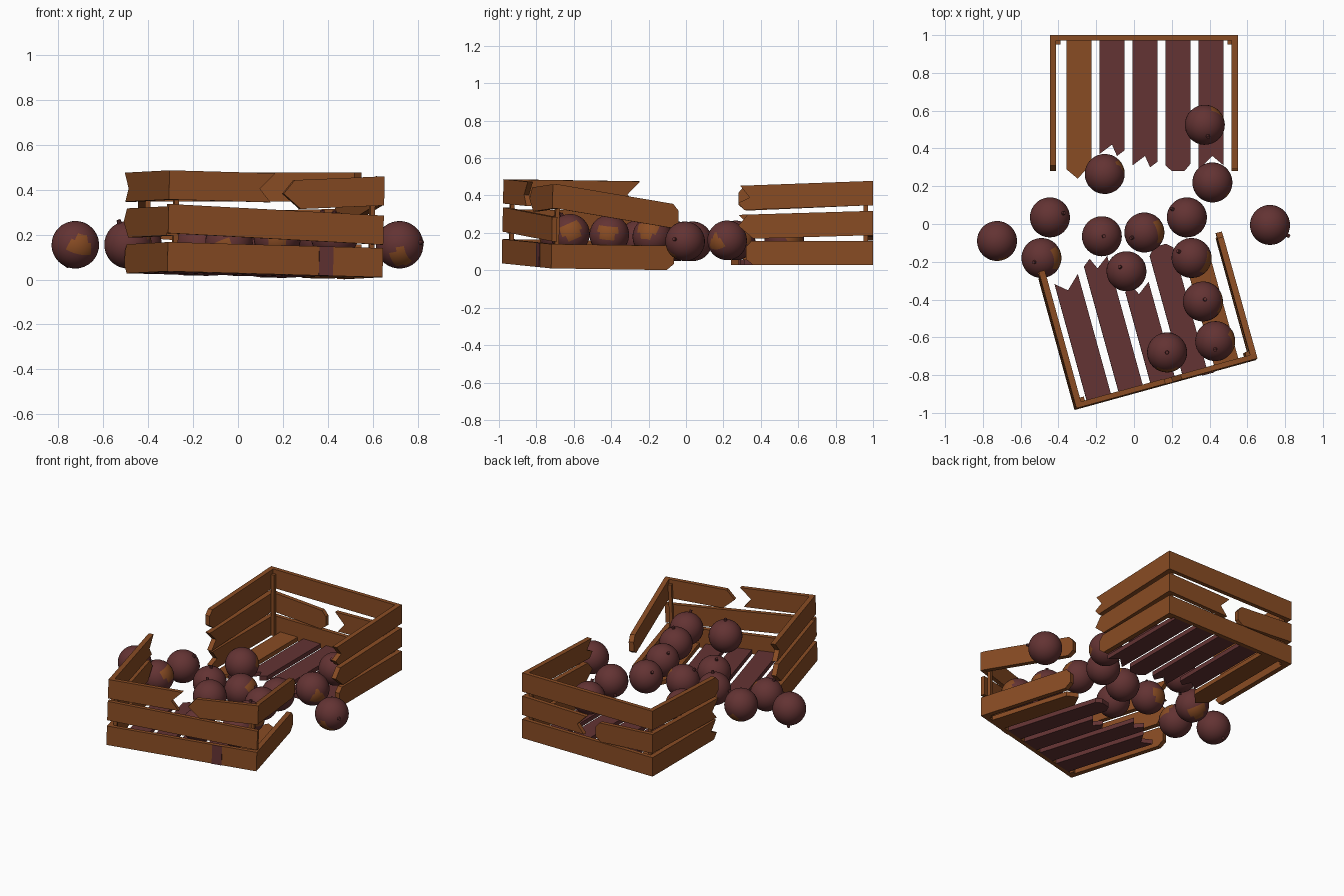
import bpy, bmesh, math
from mathutils import Matrix, Vector

if "Cube" in bpy.data.objects:
    bpy.data.objects.remove(bpy.data.objects["Cube"])


def material(name, rgb):
    m = bpy.data.materials.new(name)
    m.diffuse_color = (*rgb, 1)
    m.use_nodes = True
    m.node_tree.nodes["Principled BSDF"].inputs["Base Color"].default_value = m.diffuse_color
    return m


WOOD = material("orange brown wood", (0.25, 0.072, 0.017))
RED = material("dark red", (0.125, 0.033, 0.033))

# Broken end shapes: (fraction across the board, offset along it)
FLAT = [(0, 0), (1, 0)]
POINT = [(0, -.06), (.55, .02), (1, -.03)]
NOTCH = [(0, .0), (.45, -.05), (1, .02)]
JAG = [(0, -.02), (.3, .01), (.5, -.05), (1, 0)]
SNAP = [(0, -.04), (.25, .0), (.75, .0), (1, -.03)]


def outline(a, b, lo, hi, ta=0, tb=0, start=FLAT, end=FLAT):
    """Board outline from a to b, ends shifted by ta / tb, with broken ends."""
    def pt(s, f):
        k = (s - a) / (b - a)
        return s, lo + (hi - lo) * f + ta + (tb - ta) * k
    return [pt(b + d, f) for f, d in end] + [pt(a - d, f) for f, d in reversed(start)]


def slab(name, pts, plane, t0, t1, mat, frame):
    """Extrude a 2D outline; plane is 'uw', 'vw' or 'uv' in the crate frame."""
    place = {"uw": lambda p, t: (p[0], t, p[1]),
             "vw": lambda p, t: (t, p[0], p[1]),
             "uv": lambda p, t: (p[1], p[0], t)}[plane]
    bm = bmesh.new()
    face = bm.faces.new([bm.verts.new(place(p, t0)) for p in pts])
    ext = bmesh.ops.extrude_face_region(bm, geom=[face])
    shift = Vector(place((0, 0), t1 - t0))
    bmesh.ops.translate(bm, vec=shift, verts=[g for g in ext["geom"] if isinstance(g, bmesh.types.BMVert)])
    bmesh.ops.recalc_face_normals(bm, faces=bm.faces)
    finish(name, bm, [mat], frame)


def finish(name, bm, mats, frame):
    me = bpy.data.meshes.new(name)
    bm.to_mesh(me)
    bm.free()
    for m in mats:
        me.materials.append(m)
    ob = bpy.data.objects.new(name, me)
    ob.matrix_world = frame
    bpy.context.collection.objects.link(ob)
    return ob


W, T = .995, .033
ROWS = [(0, .13), (.16, .29), (.32, .45)]


def crate_half(name, frame, wall, near, far, floor):
    # end wall boards: (row, a, b, shift a, shift b, start, end)
    for row, a, b, ta, tb, s, e in wall:
        slab(name + "_end_board", outline(a, b, *ROWS[row], ta, tb, s, e), "uw", 0, .028, WOOD, frame)
    # side wall boards: (row, length, droop, end)
    for side, t in ((near, 0), (far, W - T)):
        for row, length, tb, e in side:
            slab(name + "_side_board", outline(.028, length, *ROWS[row], 0, tb, FLAT, e),
                 "vw", t, t + T, WOOD, frame)
    # small corner posts
    for u in (T, W - T - .022):
        slab(name + "_corner_post", outline(u, u + .022, 0, .42), "uw", .028, .05, WOOD, frame)
    # floor planks, the last one in plain wood
    for i, (length, e) in enumerate(floor):
        u = .075 + .175 * i
        slab(name + "_floor_plank", outline(.028, length, u, u + .133, 0, 0, FLAT, e),
             "uv", 0, .03, WOOD if i == 4 else RED, frame)


back = Matrix.Translation((.55, 1, .027)) @ Matrix.Rotation(math.pi, 4, "Z")
crate_half("back_crate", back,
           [(0, 0, W, 0, 0, FLAT, FLAT), (2, 0, W, 0, 0, FLAT, FLAT),
            (1, 0, .47, 0, -.01, FLAT, NOTCH), (1, .56, W, -.03, 0, SNAP, FLAT)],
           [(0, .68, 0, SNAP), (1, .70, -.02, POINT), (2, .71, -.025, JAG)],
           [(0, .69, 0, JAG), (1, .70, -.02, NOTCH), (2, .72, -.03, SNAP)],
           [(.69, NOTCH), (.72, SNAP), (.69, JAG), (.63, JAG), (.74, POINT)])

front = (Matrix.Translation((-.315, -.985, .037)) @ Matrix.Rotation(math.radians(15.4), 4, "Z")
         @ Matrix.Rotation(.027, 4, "Y") @ Matrix.Rotation(-.014, 4, "X"))
crate_half("front_crate", front,
           [(0, 0, W, 0, 0, FLAT, FLAT), (1, 0, W, .01, -.015, FLAT, FLAT),
            (2, 0, .47, 0, 0, FLAT, NOTCH), (2, .55, W, -.03, 0, POINT, FLAT)],
           [(0, .72, 0, SNAP), (1, .73, 0, POINT), (2, .73, 0, NOTCH)],
           [(0, .68, 0, SNAP), (2, .70, -.10, SNAP)],
           [(.67, NOTCH), (.74, JAG), (.55, JAG), (.72, SNAP), (.62, POINT)])

# dark patch on the front bottom board
slab("front_board_patch", outline(.70, .765, 0, .13), "uw", -.004, 0, RED, front)

R = .106
# fruit: centre, stem direction, patch direction
FRUIT = [
    ((-.725, -.09, .155), (-.3, .5, -.8), (.25, -1, 0)),
    ((-.445, .035, .155), (.65, .2, .73), (0, .6, -.8)),
    ((-.49, -.18, .155), (-.35, -.2, .9), (.8, 0, .45)),
    ((-.17, -.065, .155), (.1, 0, 1), (-.2, 1, -.2)),
    ((.055, -.045, .155), (-.6, -.25, .75), (.85, .1, .4)),
    ((.28, .035, .155), (-.7, .4, .6), (0, -.8, -.6)),
    ((-.155, .265, .16), (-.4, -.5, -.7), (.8, .5, .3)),
    ((.415, .22, .16), (-.6, .5, -.5), (.8, -.6, 0)),
    ((.375, .525, .17), (.15, -.55, .8), (.6, .6, 0)),
    ((.72, -.005, .155), (.85, -.5, .1), (0, -.8, -.6)),
    ((.305, -.18, .18), (-.6, .3, .7), (.9, -.3, .3)),
    ((-.04, -.25, .165), (-.3, .2, .9), (-.4, -.9, -.3)),
    ((.365, -.41, .19), (.1, .1, 1), (1, -.1, .1)),
    ((.43, -.62, .195), (0, -.4, .9), (1, .1, .15)),
    ((.175, -.68, .19), (0, 0, 1), (0, -1, .1)),
]
for centre, stem, patch in FRUIT:
    z = Vector(stem).normalized()
    p = Vector(patch).normalized()
    lat = math.asin(z.dot(p))
    x = (p - z * z.dot(p)).normalized()
    frame = Matrix.Translation(centre) @ Matrix((x, z.cross(x), z)).transposed().to_4x4()
    bm = bmesh.new()
    bmesh.ops.create_uvsphere(bm, u_segments=32, v_segments=18, radius=R)
    for f in bm.faces:
        f.smooth = True
        c = f.calc_center_median()
        dlat = math.asin(c.z / c.length) - lat
        dlon = abs(math.atan2(c.y, c.x))
        # patch tapers towards its lower edge
        f.material_index = int(abs(dlat) < .42 and dlon < .52 + .35 * dlat)
    # stem nub
    bmesh.ops.create_cone(bm, cap_ends=True, segments=8, radius1=.012, radius2=.009, depth=.03,
                          matrix=Matrix.Translation((0, 0, R)))
    finish("fruit", bm, [RED, WOOD], frame)
